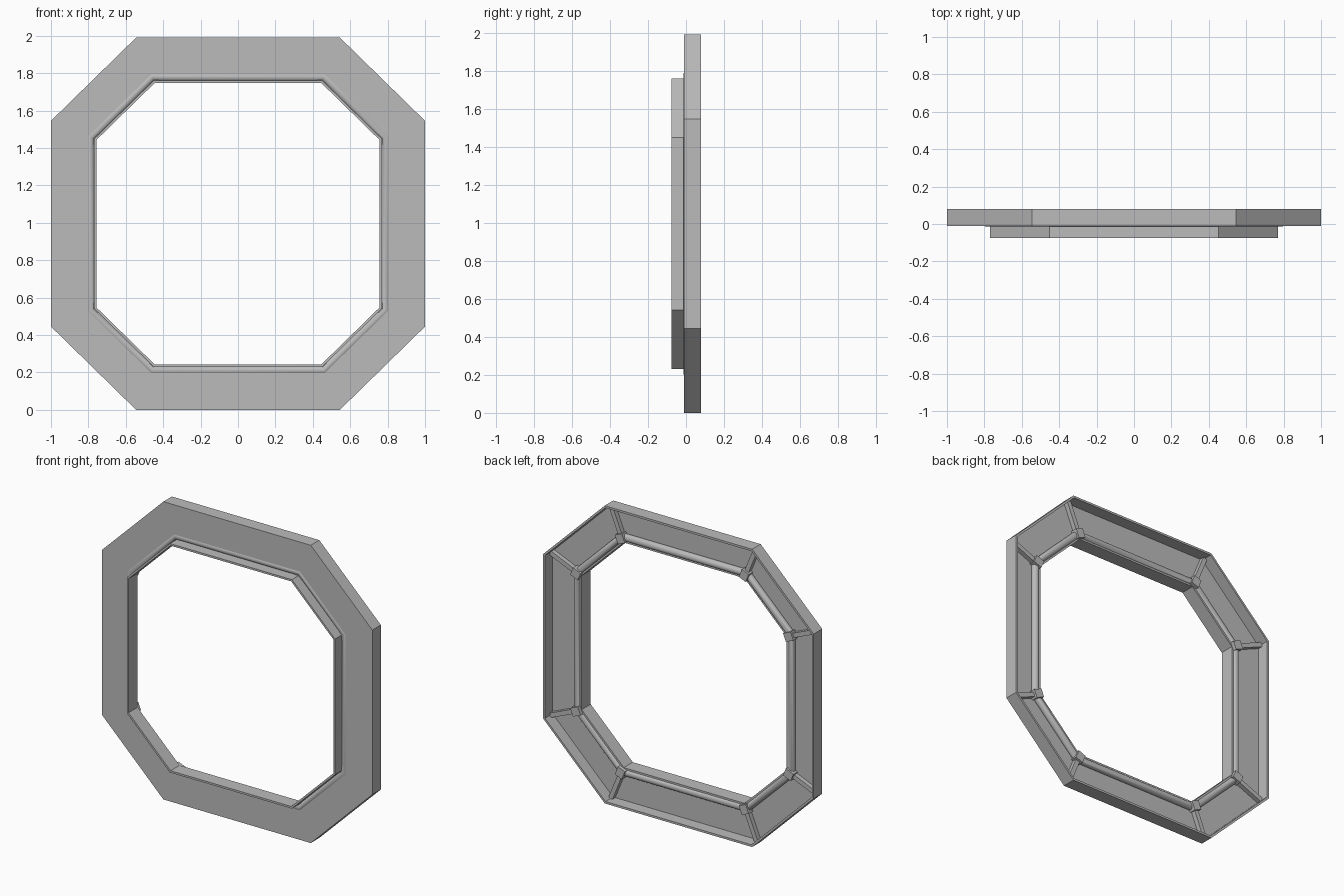
import bpy
import bmesh
import math
from mathutils import Vector, Matrix

if "Cube" in bpy.data.objects:
    bpy.data.objects.remove(bpy.data.objects["Cube"])

MID_Z = 0.995
HALF_X, HALF_Z, CUT_X, CUT_Z = 1.0, 0.995, 0.545, 0.55

grey = bpy.data.materials.new("plain grey")
grey.use_nodes = True
grey.diffuse_color = (0.5, 0.5, 0.5, 1)
grey.node_tree.nodes["Principled BSDF"].inputs["Base Color"].default_value = (0.5, 0.5, 0.5, 1)


def octagon(inset):
    """Corners (x, z) of the outline moved inward by inset, all edges parallel."""
    nx, nz = Vector((HALF_Z - CUT_Z, HALF_X - CUT_X)).normalized()
    reach = nx * HALF_X + nz * CUT_Z - inset
    x, z = HALF_X - inset, HALF_Z - inset
    a = (x, (reach - nx * x) / nz)
    b = ((reach - nz * z) / nx, z)
    quarter = [a, b]
    half = quarter + [(-p, q) for p, q in reversed(quarter)]
    return half + [(-p, -q) for p, q in half]


def finish(bm, name):
    bmesh.ops.recalc_face_normals(bm, faces=bm.faces)
    mesh = bpy.data.meshes.new(name)
    bm.to_mesh(mesh)
    bm.free()
    obj = bpy.data.objects.new(name, mesh)
    bpy.context.collection.objects.link(obj)
    mesh.materials.append(grey)
    return obj


def sweep(name, profile):
    """Carry a closed (inset, y) profile round the octagon with mitred corners."""
    bm = bmesh.new()
    loops = [[bm.verts.new((x, y, MID_Z + z)) for x, z in octagon(d)] for d, y in profile]
    for i, loop in enumerate(loops):
        after = loops[(i + 1) % len(loops)]
        for k in range(len(loop)):
            m = (k + 1) % len(loop)
            bm.faces.new((loop[k], loop[m], after[m], after[k]))
    return finish(bm, name)


def corner_boxes(name, d0, d1, width, y0, y1):
    """One box along every mitre line, from inset d0 to inset d1."""
    bm = bmesh.new()
    for p, q in zip(octagon(d0), octagon(d1)):
        p, q = Vector((p[0], 0, p[1])), Vector((q[0], 0, q[1]))
        along = (q - p).normalized()
        depth = Vector((0, 1, 0))
        side = along.cross(depth)
        turn = Matrix((along, depth, side)).transposed().to_4x4()
        centre = (p + q) / 2 + Vector((0, (y0 + y1) / 2, MID_Z))
        size = Matrix.Diagonal(((q - p).length, y1 - y0, width, 1))
        bmesh.ops.create_cube(bm, size=1, matrix=Matrix.Translation(centre) @ turn @ size)
    return finish(bm, name)


# Thin front plate with a shallow rim turned back round its outside
sweep("frame_plate", [(0, -0.01), (0, 0.08), (0.014, 0.08), (0.014, 0), (0.2, 0), (0.2, -0.01)])

# Narrow collar standing forward of the opening
sweep("front_collar", [(0.23, -0.075), (0.243, -0.075), (0.243, 0.02), (0.23, 0.02)])

# Round tube closing the gap between plate and collar
steps = [2 * math.pi * i / 20 for i in range(20)]
tube = sweep("round_tube", [(0.21 + 0.0235 * math.cos(a), 0.01 + 0.0235 * math.sin(a)) for a in steps])
bpy.context.view_layer.objects.active = tube
tube.select_set(True)
bpy.ops.object.shade_smooth_by_angle(angle=math.radians(30))
tube.select_set(False)

# Stiffening ribs and blocks behind each corner
corner_boxes("corner_ribs", 0.012, 0.2, 0.03, -0.005, 0.03)
corner_boxes("corner_blocks", 0.185, 0.241, 0.055, -0.005, 0.045)
